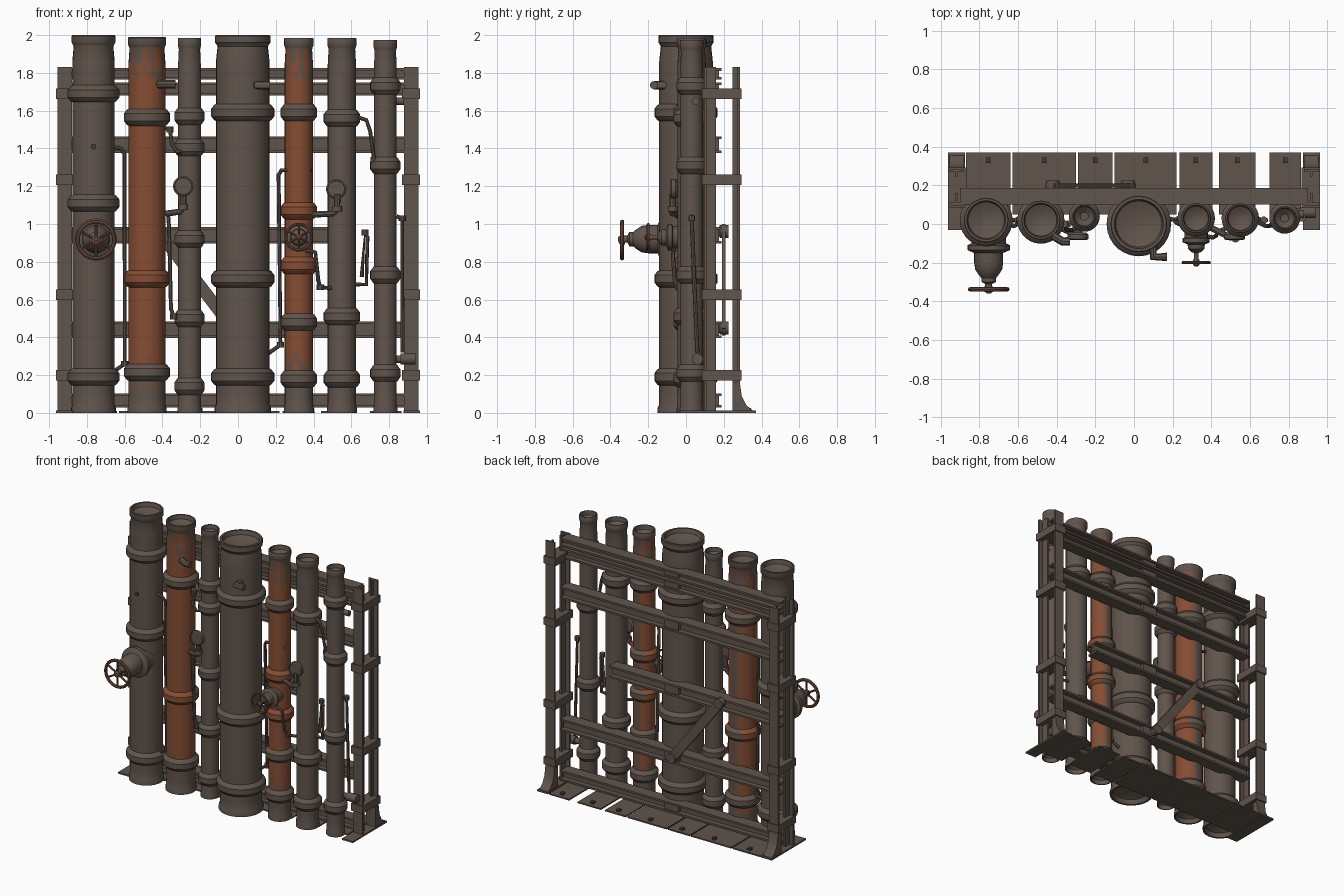
import bpy, bmesh, math, random
from mathutils import Vector, Matrix
random.seed(4)


def material(name, col):
    m = bpy.data.materials.new(name)
    m.diffuse_color = (*col, 1)
    return m


BROWN = material("weathered_brown", (0.118, 0.090, 0.072))
RUST = material("rust_orange", (0.235, 0.075, 0.034))
WORN = material("worn_rust", (0.165, 0.078, 0.047))
DARK = material("dark_iron", (0.055, 0.043, 0.036))


def select(ob):
    bpy.ops.object.select_all(action='DESELECT')
    ob.select_set(True)
    bpy.context.view_layer.objects.active = ob


def finish(name, bm, mats, smooth=True):
    bmesh.ops.recalc_face_normals(bm, faces=bm.faces)
    me = bpy.data.meshes.new(name)
    bm.to_mesh(me)
    bm.free()
    ob = bpy.data.objects.new(name, me)
    bpy.context.collection.objects.link(ob)
    for m in mats:
        me.materials.append(m)
    if smooth:
        select(ob)
        bpy.ops.object.shade_smooth_by_angle(angle=math.radians(35))


def lathe(name, prof, loc, n=24, mats=(BROWN,), axis='Z', rule=None):
    """Revolve (radius, height) points; ends are capped."""
    bm = bmesh.new()
    rings = [[bm.verts.new((r * math.cos(2 * math.pi * i / n), r * math.sin(2 * math.pi * i / n), z))
              for i in range(n)] for r, z in prof]
    for a, b in zip(rings, rings[1:]):
        for i in range(n):
            j = (i + 1) % n
            bm.faces.new((a[i], a[j], b[j], b[i]))
    bm.faces.new(rings[0])
    bm.faces.new(rings[-1])
    if rule:
        for f in bm.faces:
            f.material_index = rule(f.calc_center_median())
    rot = {'Z': Matrix.Identity(4), 'Y': Matrix.Rotation(math.pi / 2, 4, 'X'),
           'X': Matrix.Rotation(math.pi / 2, 4, 'Y')}[axis]
    bm.transform(Matrix.Translation(loc) @ rot)
    finish(name, bm, mats)


def boxes(name, spans, mat=BROWN):
    """One object from (x0, x1, y0, y1, z0, z1) boxes."""
    bm = bmesh.new()
    for x0, x1, y0, y1, z0, z1 in spans:
        m = Matrix.Translation(((x0 + x1) / 2, (y0 + y1) / 2, (z0 + z1) / 2))
        bmesh.ops.create_cube(bm, size=1, matrix=m @ Matrix.Diagonal((x1 - x0, y1 - y0, z1 - z0, 1)))
    finish(name, bm, (mat,), False)


def tube(name, pts, r=0.01, mat=BROWN, cyclic=False):
    cu = bpy.data.curves.new(name, 'CURVE')
    cu.dimensions = '3D'
    cu.bevel_depth, cu.bevel_resolution, cu.use_fill_caps = r, 2, True
    sp = cu.splines.new('POLY')
    sp.points.add(len(pts) - 1)
    for p, q in zip(sp.points, pts):
        p.co = (*q, 1)
    sp.use_cyclic_u = cyclic
    cu.materials.append(mat)
    ob = bpy.data.objects.new(name, cu)
    bpy.context.collection.objects.link(ob)
    select(ob)
    bpy.ops.object.convert(target='MESH')
    bpy.ops.object.shade_smooth_by_angle(angle=math.radians(40))


def pipe(name, x, y, r, rf, top, flanges, rusty=False):
    """Upright pipe with collars, flared foot and dished top."""
    def body(z0, z1):
        k = max(1, int((z1 - z0) / 0.04))
        return [(r, z0 + (z1 - z0) * i / k) for i in range(k + 1)]
    prof = [(r * 0.3, 0.06), (r * 0.85, 0.03), (r * 0.95, 0.0), (r * 1.06, 0.0), (r * 1.06, 0.025)]
    z = 0.045
    for f in flanges:
        prof += body(z, f - 0.045)
        prof += [(r * 1.04 + 0.004, f - 0.04), (rf - 0.004, f - 0.025), (rf, f - 0.02), (rf, f + 0.02),
                 (rf - 0.004, f + 0.025), (r * 1.04 + 0.004, f + 0.04)]
        z = f + 0.045
    prof += body(z, top - 0.14)
    prof += [(r * 0.94, top - 0.06), (r * 1.0, top - 0.045), (r * 1.03, top - 0.04), (r * 1.03, top - 0.004),
             (r * 1.0, top), (r * 0.9, top), (r * 0.84, top - 0.03), (r * 0.35, top - 0.055)]

    def rule(c):
        if math.hypot(c.x, c.y) > r * 1.03 and not 0.6 < c.z < 1.2:
            return 0
        edge = min(c.z - 0.12, 1.92 - c.z)          # rust thins out towards the ends
        if edge <= 0 or c.y > r * 0.97:
            return 0
        if edge < 0.22 and random.random() > edge / 0.22 + 0.15:
            return 2 if random.random() < 0.4 else 0
        return 1
    lathe(name, prof, (x, y, 0), 28, (BROWN, RUST, WORN) if rusty else (BROWN,), rule=rule if rusty else None)


# Seven upright pipes
pipe("pipe_1", -0.765, 0.02, 0.112, 0.137, 2.0, (0.19, 1.11, 1.69))
pipe("pipe_2", -0.482, 0.02, 0.098, 0.122, 1.99, (0.215, 0.71, 1.565), True)
pipe("pipe_3", -0.257, 0.04, 0.06, 0.08, 1.985, (0.14, 0.5, 0.92, 1.405, 1.57))
pipe("pipe_4", 0.025, 0.0, 0.142, 0.167, 2.0, (0.19, 0.71, 1.59))
pipe("pipe_5", 0.322, 0.03, 0.075, 0.097, 1.985, (0.18, 0.48, 0.78, 1.07, 1.59), True)
pipe("pipe_6", 0.55, 0.03, 0.075, 0.097, 1.985, (0.18, 0.51, 1.56))
pipe("pipe_7", 0.78, 0.03, 0.06, 0.08, 1.975, (0.21, 0.73, 1.31, 1.73))

# Horizontal I-beams of the rack
for i, (x1, z, h) in enumerate([(0.9, 1.795, 0.06), (0.9, 1.715, 0.07), (0.9, 1.42, 0.088),
                                (0.5, 0.94, 0.088), (0.9, 0.44, 0.088), (0.9, 0.065, 0.075)]):
    a, b = z - h / 2, z + h / 2
    boxes(f"cross_beam_{i}", [(-0.9, x1, 0.135, 0.15, a, b), (-0.9, x1, 0.1, 0.187, a, a + 0.014),
                              (-0.9, x1, 0.1, 0.187, b - 0.014, b), (-0.06, 0.06, 0.15, 0.175, a, b)])

# End posts: paired rails, clamps and flared feet
for s, side in ((-1, "left"), (1, "right")):
    def X(a, b):
        return tuple(sorted((s * a, s * b)))
    boxes(f"{side}_post", [(*X(0.88, 0.955), 0.27, 0.285, 0, 1.83), (*X(0.91, 0.925), 0.245, 0.275, 0, 1.83),
                           (*X(0.88, 0.955), 0.095, 0.11, 0, 1.83), (*X(0.91, 0.925), 0.105, 0.16, 0, 1.83)])
    boxes(f"{side}_clamps", [(*X(0.868, 0.963), 0.085, 0.293, z - 0.028, z + 0.028) for z in (0.2, 0.625, 1.235, 1.69)])
    bm = bmesh.new()
    foot = [(0.245, 0), (0.245, 0.16), (0.285, 0.16), (0.295, 0.09), (0.32, 0.04), (0.365, 0.004), (0.365, 0)]
    face = bm.faces.new([bm.verts.new((s * 0.88, y, z)) for y, z in foot])
    ext = bmesh.ops.extrude_face_region(bm, geom=[face], use_keep_orig=True)
    bmesh.ops.translate(bm, vec=(s * 0.075, 0, 0), verts=[v for v in ext['geom'] if isinstance(v, bmesh.types.BMVert)])
    finish(f"{side}_foot", bm, (BROWN,))
    boxes(f"{side}_foot_plate", [(*X(0.875, 0.963), -0.03, 0.37, 0, 0.012)])

# Floor plates behind the pipes with bolts
for x0, x1 in ((-0.87, -0.64), (-0.63, -0.3), (-0.29, -0.11), (-0.1, 0.22), (0.235, 0.405), (0.44, 0.63), (0.7, 0.865)):
    c = (x0 + x1) / 2
    boxes("floor_plate", [(x0, x1, 0.05, 0.37, 0, 0.01)])
    boxes("floor_bolt", [(c - 0.012, c + 0.012, 0.315, 0.345, 0.01, 0.025)], DARK)

# Diagonal brace with end bolts
p, q = Vector((-0.42, 0.2, 0.96)), Vector((-0.03, 0.2, 0.45))
d = q - p
bm = bmesh.new()
bmesh.ops.create_cube(bm, size=1, matrix=Matrix.Translation((p + q) / 2) @ Matrix.Rotation(math.atan2(d.x, d.z), 4, 'Y')
                      @ Matrix.Diagonal((0.065, 0.02, d.length + 0.05, 1)))
finish("diagonal_brace", bm, (BROWN,), False)
for v in (p, q):
    lathe("brace_bolt", [(0.035, -0.025), (0.035, 0.02), (0.015, 0.03)], v, 12, axis='Y')


def wheel(name, x, y, z, r, t):
    """Hand wheel facing the front."""
    def at(a):
        return (x + r * math.cos(a), y, z + r * math.sin(a))
    tube(name + "_rim", [at(2 * math.pi * i / 28) for i in range(28)], t, WORN, True)
    for i in range(6):
        tube(name + "_spoke", [(x, y, z), at(math.pi / 6 + i * math.pi / 3)], t * 0.65, WORN)
    lathe(name + "_hub", [(r * 0.24, -0.015), (r * 0.24, 0.012), (r * 0.1, 0.02)], (x, y, z), 12, (WORN,), 'Y')


# Valve bodies and wheels
lathe("large_valve", [(0.09, 0), (0.09, 0.1), (0.11, 0.11), (0.11, 0.135), (0.075, 0.15), (0.075, 0.2), (0.07, 0.235),
                      (0.05, 0.265), (0.038, 0.28), (0.038, 0.3), (0.018, 0.31), (0.018, 0.35), (0.01, 0.36)],
      (-0.752, 0, 0.92), axis='Y')
wheel("large_wheel", -0.752, -0.338, 0.915, 0.097, 0.011)
lathe("small_valve", [(0.06, 0), (0.06, 0.07), (0.07, 0.075), (0.07, 0.095), (0.045, 0.105), (0.042, 0.13),
                      (0.025, 0.145), (0.012, 0.15), (0.012, 0.21)], (0.322, 0, 0.93), axis='Y')
wheel("small_wheel", 0.322, -0.2, 0.93, 0.068, 0.008)

# Pressure gauges on bent stems
for x, z, pts in ((-0.29, 1.2, [(-0.29, -0.05, 1.18), (-0.29, -0.05, 1.09), (-0.31, -0.05, 1.065), (-0.38, -0.02, 1.055)]),
                  (0.52, 1.185, [(0.525, -0.07, 1.16), (0.525, -0.07, 1.08), (0.5, -0.07, 1.055), (0.4, -0.02, 1.05)])):
    lathe("gauge", [(0.045, -0.01), (0.054, 0), (0.054, 0.022), (0.046, 0.027), (0.044, 0.02)], (x, -0.055, z), axis='Y')
    tube("gauge_stem", pts, 0.017)
    lathe("stem_collar", [(0.026, -0.015), (0.026, 0.015)], pts[1], 12)

# Thin service lines
for pts in ([(-0.67, 0, 1.41), (-0.62, -0.01, 1.4), (-0.6, 0, 1.37), (-0.6, 0.02, 0.26), (-0.67, 0.02, 0.21)],
            [(-0.37, 0, 1.05), (-0.365, -0.01, 0.98), (-0.355, 0, 0.55), (-0.34, 0, 0.51), (-0.27, 0.02, 0.5)],
            [(0.39, 0.0, 1.285), (0.23, 0, 1.285), (0.215, 0.01, 1.26), (0.225, 0.02, 0.36), (0.16, 0.03, 0.315)],
            [(0.36, -0.06, 0.86), (0.41, -0.07, 0.85), (0.425, -0.06, 0.7), (0.435, -0.04, 0.665), (0.5, -0.01, 0.66)],
            [(0.62, 0.02, 1.57), (0.68, -0.01, 1.55), (0.7, -0.01, 1.49), (0.72, 0, 1.34), (0.76, 0.02, 1.31)],
            [(0.61, 0.03, 0.68), (0.68, 0.02, 0.68), (0.685, 0.02, 0.93), (0.672, 0.02, 0.955), (0.655, 0.02, 0.72)],
            [(-0.2, 0.03, 1.4), (-0.32, -0.03, 1.38), (-0.35, -0.03, 1.42), (-0.36, 0, 1.5), (-0.4, 0.03, 1.51)],
            [(0.84, 0.03, 1.04), (0.87, 0.03, 1.03), (0.87, 0.06, 0.32)]):
    tube("service_line", pts, 0.011)
    lathe("line_collar", [(0.019, -0.015), (0.019, 0.015)], pts[-2], 10)

# Stubs and couplings on the pipes
tube("upper_stub", [(0.1, -0.1, 1.735), (0.1, -0.17, 1.735), (0.17, -0.17, 1.735)], 0.022)
tube("side_stub", [(-0.42, -0.06, 1.74), (-0.37, -0.09, 1.74), (-0.33, -0.09, 1.74)], 0.022)
lathe("post_coupling", [(0.02, -0.1), (0.02, -0.03), (0.03, -0.03), (0.03, 0.05)], (0.89, 0.06, 0.285), 14, axis='X')
lathe("post_knob", [(0.02, -0.07), (0.02, 0.02)], (0.86, 0.05, 1.65), 12, axis='X')
lathe("gauge_port", [(0.015, -0.01), (0.015, 0.005)], (-0.765, -0.095, 1.41), 10, (DARK,), 'Y')
